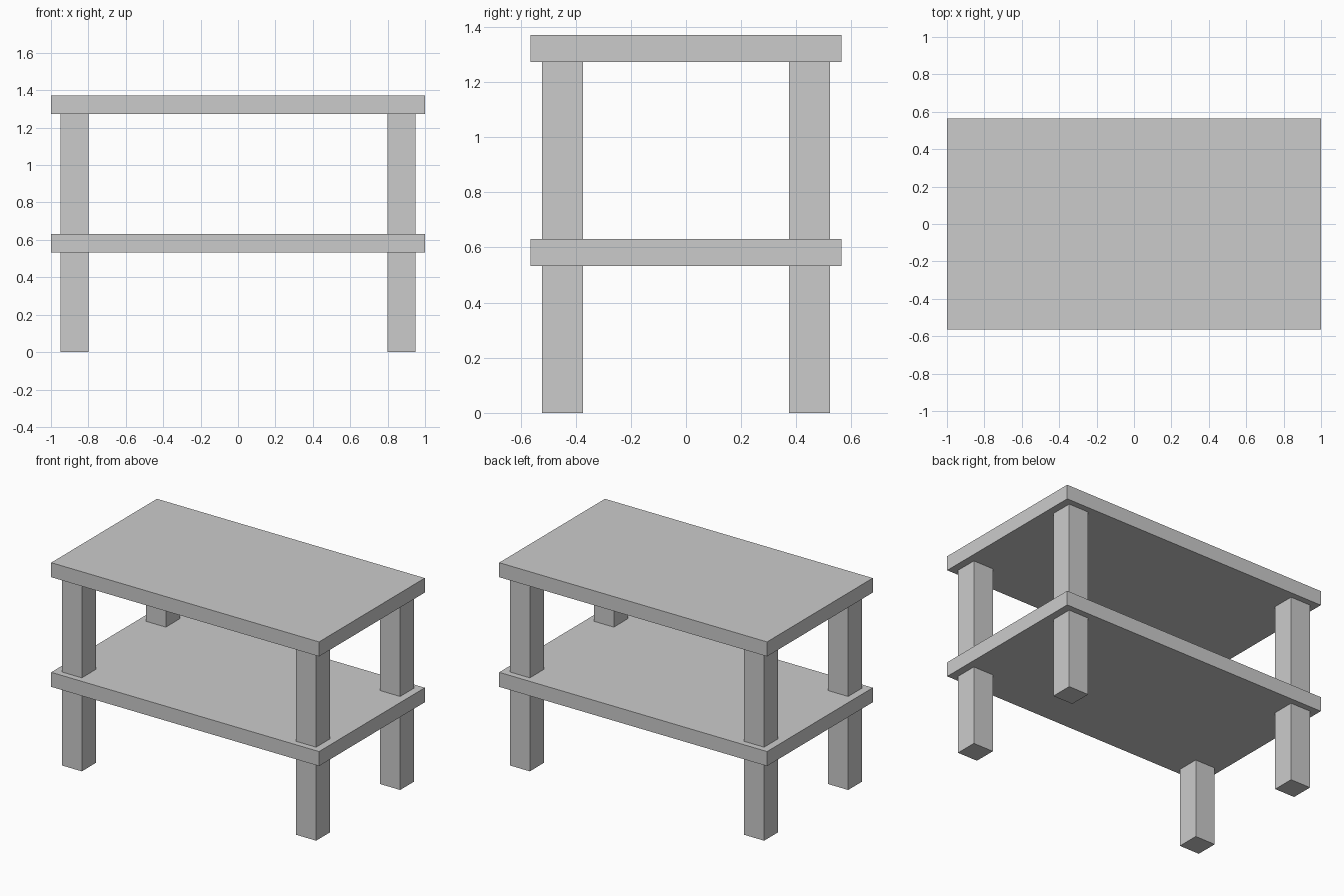
import bpy

if "Cube" in bpy.data.objects:
    bpy.data.objects.remove(bpy.data.objects["Cube"])


def box(name, x, y, z):
    """Box spanning the (min, max) range on each axis."""
    bpy.ops.mesh.primitive_cube_add(size=1)
    obj = bpy.context.object
    obj.name = name
    obj.data.name = name
    spans = (x, y, z)
    for v in obj.data.vertices:
        v.co = [lo if c < 0 else hi for c, (lo, hi) in zip(v.co, spans)]
    return obj


HALF_X, HALF_Y = 1.0, 0.564
THICK = 0.098
TOP_Z, SHELF_Z = 1.273, 0.533

# Table top and lower shelf
for name, z in (("table_top", TOP_Z), ("lower_shelf", SHELF_Z)):
    box(name, (-HALF_X, HALF_X), (-HALF_Y, HALF_Y), (z, z + THICK))

# Four square legs running from the floor to the underside of the top
LEG_X, LEG_Y, LEG = 0.875, 0.448, 0.0745
for side, sx in (("left", -1), ("right", 1)):
    for end, sy in (("front", -1), ("back", 1)):
        cx, cy = sx * LEG_X, sy * LEG_Y
        box(f"{end}_{side}_leg", (cx - LEG, cx + LEG), (cy - LEG, cy + LEG), (0, TOP_Z))
